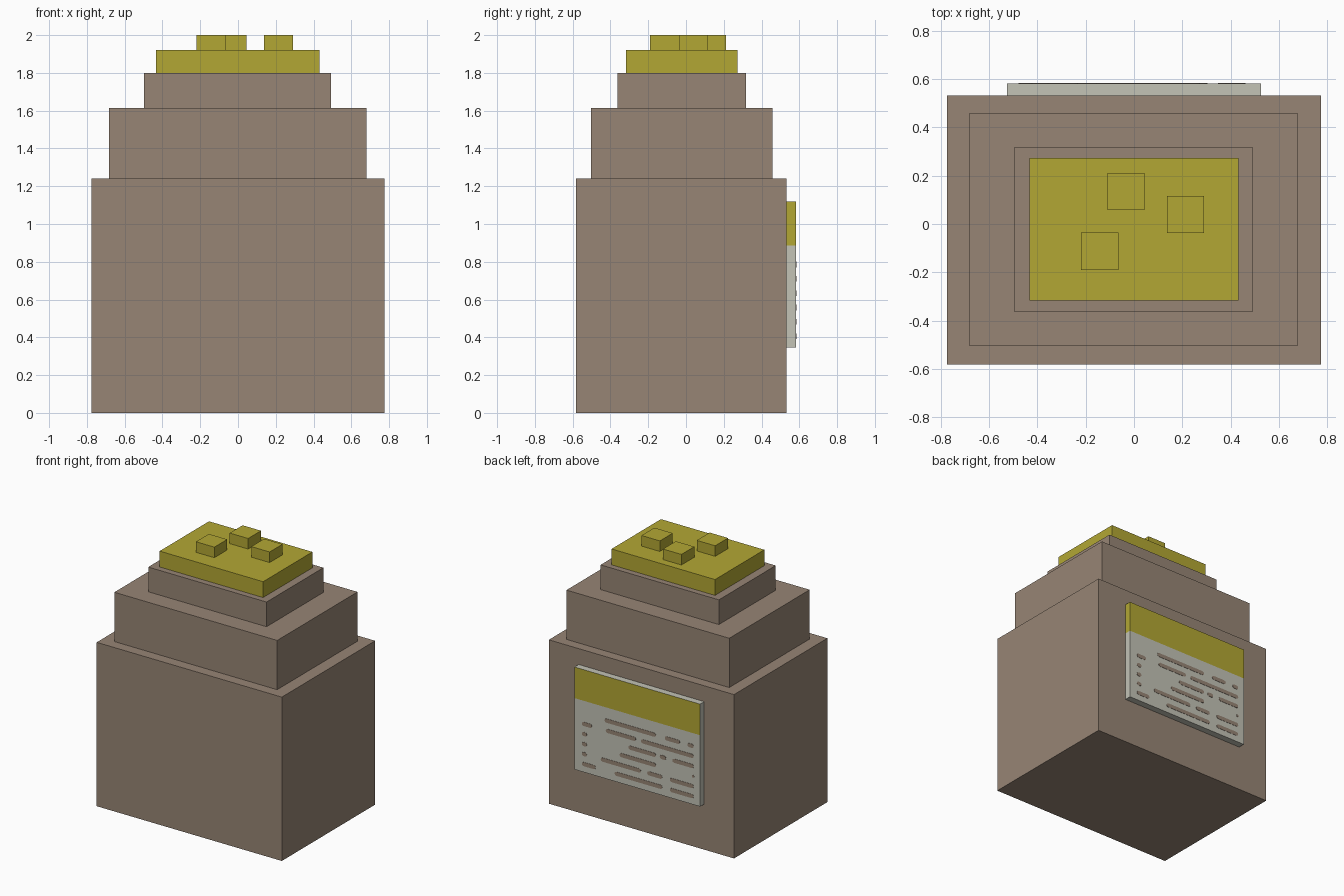
import bpy, bmesh
from math import cos, sin, pi

cube = bpy.data.objects.get("Cube")
if cube:
    bpy.data.objects.remove(cube, do_unlink=True)


def material(name, rgb):
    m = bpy.data.materials.new(name)
    m.use_nodes = True
    m.diffuse_color = (*rgb, 1)
    m.node_tree.nodes["Principled BSDF"].inputs["Base Color"].default_value = (*rgb, 1)
    return m


BROWN = material("warm brown", (0.31, 0.235, 0.178))
YELLOW = material("mustard yellow", (0.45, 0.39, 0.034))
PALE = material("pale grey", (0.546, 0.546, 0.468))


def finish(name, bm, *mats):
    bmesh.ops.recalc_face_normals(bm, faces=bm.faces)
    mesh = bpy.data.meshes.new(name)
    bm.to_mesh(mesh)
    bm.free()
    for m in mats:
        mesh.materials.append(m)
    obj = bpy.data.objects.new(name, mesh)
    bpy.context.collection.objects.link(obj)
    return obj


def box_mesh(xs, ys, zs):
    bm = bmesh.new()
    bmesh.ops.create_cube(bm, size=1)
    for v in bm.verts:
        v.co = [a if c < 0 else b for c, (a, b) in zip(v.co, (xs, ys, zs))]
    return bm


def box(name, xs, ys, zs, mat):
    return finish(name, box_mesh(xs, ys, zs), mat)


# Stepped body
box("body", (-0.775, 0.775), (-0.583, 0.533), (0, 1.24), BROWN)
box("shoulder", (-0.683, 0.68), (-0.503, 0.458), (1.24, 1.613), BROWN)
box("neck", (-0.497, 0.493), (-0.363, 0.317), (1.613, 1.80), BROWN)

# Cap with three square studs
box("cap", (-0.434, 0.432), (-0.317, 0.273), (1.80, 1.92), YELLOW)
for i, (x, y) in enumerate([(-0.033, 0.135), (0.214, 0.04), (-0.142, -0.113)]):
    r = 0.077
    box(f"cap_stud_{i + 1}", (x - r, x + r), (y - r, y + r), (1.92, 2.0), YELLOW)

# Back label: the upper band is yellow on its back and left faces
HALF, BACK, BAND = 0.526, 0.583, 0.885
bm = box_mesh((-HALF, HALF), (0.533, BACK), (0.345, 1.12))
bmesh.ops.bisect_plane(bm, geom=bm.verts[:] + bm.edges[:] + bm.faces[:],
                       plane_co=(0, 0, BAND), plane_no=(0, 0, 1))
bm.normal_update()
for f in bm.faces:
    if f.calc_center_median().z > BAND and (f.normal.y > 0.5 or f.normal.x > 0.5):
        f.material_index = 1
finish("label", bm, PALE, YELLOW)

# Rounded dashes in six lines; spans are fractions of the label width
LINES = [
    [(0.24, 0.65), (0.72, 0.84), (0.90, 0.95)],
    [(0.06, 0.14), (0.25, 0.49), (0.53, 0.95)],
    [(0.06, 0.10), (0.43, 0.65), (0.68, 0.73), (0.78, 0.95)],
    [(0.06, 0.10), (0.36, 0.65), (0.935, 0.955)],
    [(0.06, 0.10), (0.21, 0.53), (0.58, 0.70), (0.76, 0.95)],
    [(0.06, 0.17), (0.32, 0.70), (0.76, 0.95)],
]
bm = bmesh.new()
for row, spans in enumerate(LINES):
    z = 0.786 - 0.076 * row
    for a, b in spans:
        left, right = HALF * (1 - 2 * a), HALF * (1 - 2 * b)
        r = min(0.015, (left - right) / 2)
        ring = []
        for cx, start in ((left - r, -pi / 2), (right + r, pi / 2)):
            for k in range(5):
                t = start + k * pi / 4
                ring.append(bm.verts.new((cx + r * cos(t), BACK - 0.001, z + r * sin(t))))
        bmesh.ops.remove_doubles(bm, verts=ring, dist=1e-5)
        ring = [v for v in ring if v.is_valid]
        face = bm.faces.new(ring)
        out = bmesh.ops.extrude_face_region(bm, geom=[face])["geom"]
        for v in out:
            if isinstance(v, bmesh.types.BMVert):
                v.co.y += 0.003
finish("label_dashes", bm, BROWN)
